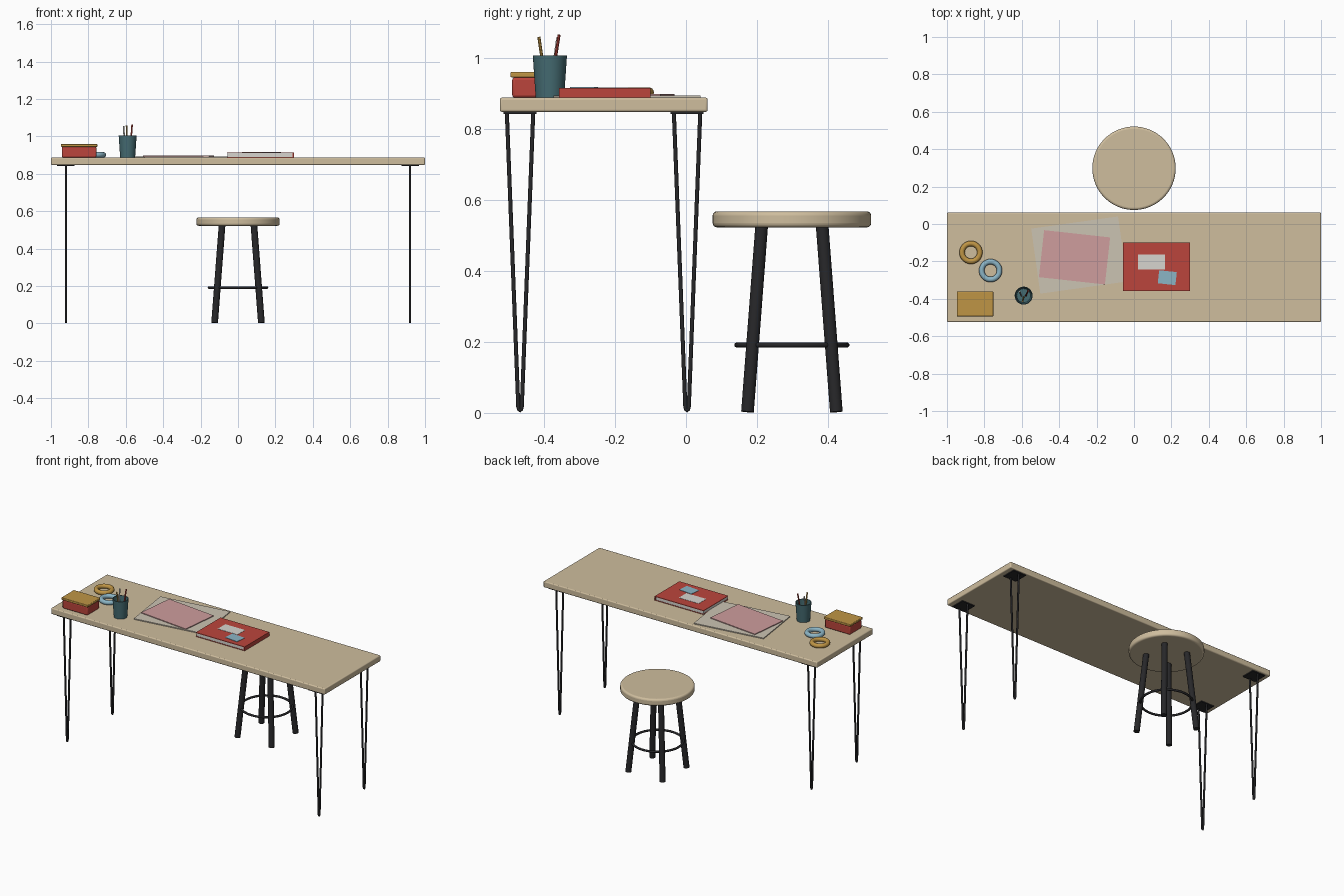
import bpy, math
from mathutils import Vector

if "Cube" in bpy.data.objects:
    bpy.data.objects.remove(bpy.data.objects["Cube"])


def material(name, rgb):
    m = bpy.data.materials.new(name)
    m.diffuse_color = (*rgb, 1)
    m.use_nodes = True
    m.node_tree.nodes["Principled BSDF"].inputs["Base Color"].default_value = m.diffuse_color
    return m


WOOD = material("wood", (0.62, 0.51, 0.34))
BLACK = material("black_metal", (0.02, 0.02, 0.022))
RED = material("red", (0.50, 0.06, 0.045))
OCHRE = material("ochre", (0.52, 0.30, 0.06))
TEAL = material("teal", (0.06, 0.15, 0.17))
BLUE = material("pale_blue", (0.26, 0.46, 0.56))
PAPER = material("paper", (0.60, 0.55, 0.45))
PINK = material("pink", (0.62, 0.34, 0.34))
WHITE = material("off_white", (0.68, 0.66, 0.62))


def finish(name, mat, bevel=0, segments=3):
    ob = bpy.context.object
    ob.name = name
    ob.data.materials.append(mat)
    if bevel:
        mod = ob.modifiers.new("bevel", "BEVEL")
        mod.width, mod.segments, mod.limit_method = bevel, segments, "ANGLE"
    bpy.ops.object.shade_smooth_by_angle(angle=math.radians(35))
    return ob


def box(name, x, y, z, mat, bevel=0, turn=0):
    """Box from (min, max) ranges, turned about its own centre."""
    bpy.ops.mesh.primitive_cube_add(size=1)
    ob = bpy.context.object
    for v in ob.data.vertices:
        v.co = [c * (r[1] - r[0]) for c, r in zip(v.co, (x, y, z))]
    ob.location = [sum(r) / 2 for r in (x, y, z)]
    ob.rotation_euler.z = math.radians(turn)
    return finish(name, mat, bevel)


def sheet(name, cx, cy, w, d, z, mat, turn=0):
    return box(name, (cx - w / 2, cx + w / 2), (cy - d / 2, cy + d / 2), z, mat, 0, turn)


def rod(name, a, b, radius, mat, sides=16):
    a, b = Vector(a), Vector(b)
    bpy.ops.mesh.primitive_cylinder_add(vertices=sides, radius=radius,
                                        depth=(b - a).length, location=(a + b) / 2)
    bpy.context.object.rotation_euler = (b - a).to_track_quat("Z", "Y").to_euler()
    return finish(name, mat)


def ring(name, loc, major, minor, mat):
    bpy.ops.mesh.primitive_torus_add(location=loc, major_radius=major, minor_radius=minor,
                                     major_segments=48, minor_segments=14)
    return finish(name, mat)


def lathe(name, loc, profile, mat, n=40):
    """Revolve (radius, height) points about z; the ends are closed to caps."""
    verts = [(r * math.cos(2 * math.pi * i / n), r * math.sin(2 * math.pi * i / n), z)
             for r, z in profile for i in range(n)]
    faces = [(k * n + i, k * n + (i + 1) % n, (k + 1) * n + (i + 1) % n, (k + 1) * n + i)
             for k in range(len(profile) - 1) for i in range(n)]
    last = (len(profile) - 1) * n
    faces += [tuple(reversed(range(n))), tuple(range(last, last + n))]
    me = bpy.data.meshes.new(name)
    me.from_pydata(verts, [], faces)
    ob = bpy.data.objects.new(name, me)
    bpy.context.collection.objects.link(ob)
    ob.location = loc
    bpy.ops.object.select_all(action="DESELECT")
    bpy.context.view_layer.objects.active = ob
    ob.select_set(True)
    return finish(name, mat)


def hairpin(name, x, y):
    """Bent rod: two arms meeting in a tight bend at the floor."""
    cu = bpy.data.curves.new(name, "CURVE")
    cu.dimensions = "3D"
    cu.bevel_depth, cu.bevel_resolution, cu.use_fill_caps = 0.006, 3, True
    sp = cu.splines.new("POLY")
    pts = [(-0.037, 0.842), (-0.005, 0.018), (-0.003, 0.010), (0, 0.007),
           (0.003, 0.010), (0.005, 0.018), (0.037, 0.842)]
    sp.points.add(len(pts) - 1)
    for p, (dy, z) in zip(sp.points, pts):
        p.co = (x, y + dy, z, 1)
    cu.materials.append(BLACK)
    bpy.context.collection.objects.link(bpy.data.objects.new(name, cu))


# Desk: top, mounting plates and hairpin legs
T = 0.887
box("desk_top", (-1, 1), (-0.524, 0.061), (0.847, T), WOOD, 0.006)
for side, x in (("left", -0.92), ("right", 0.92)):
    for end, y in (("front", -0.467), ("back", 0.003)):
        box(f"{end}_{side}_plate", (x - 0.047, x + 0.047), (y - 0.046, y + 0.046),
            (0.841, 0.848), BLACK)
        hairpin(f"{end}_{side}_leg", x, y)

# Stool: rounded seat, four splayed legs and a foot ring
SY = 0.298
bpy.ops.mesh.primitive_cylinder_add(vertices=64, radius=0.223, depth=0.045,
                                    location=(0, SY, 0.5445))
finish("stool_seat", WOOD, 0.012, 4)
for i, (sx, sy) in enumerate(((-1, -1), (1, -1), (1, 1), (-1, 1))):
    rod(f"stool_leg_{i + 1}", (sx * 0.125, SY + sy * 0.125, 0.003),
        (sx * 0.085, SY + sy * 0.085, 0.528), 0.018, BLACK, 20)
ring("stool_foot_ring", (0, SY, 0.191), 0.155, 0.007, BLACK)

# Storage box with lid
box("storage_box", (-0.942, -0.757), (-0.489, -0.366), (T, 0.945), RED, 0.008)
box("storage_box_lid", (-0.947, -0.752), (-0.494, -0.361), (0.944, 0.959), OCHRE, 0.004)

# Tape rolls
ring("ochre_tape_roll", (-0.872, -0.152, T + 0.0145), 0.0475, 0.0145, OCHRE)
ring("blue_tape_roll", (-0.767, -0.249, T + 0.0145), 0.0475, 0.0145, BLUE)

# Pencil cup with pencils
CX, CY = -0.59, -0.383
lathe("pencil_cup", (CX, CY, T), [(0.040, 0), (0.048, 0.118), (0.044, 0.118), (0.037, 0.008)], TEAL)
for name, base, tip, mat in (
        ("ochre_pencil", (0.0, -0.008, 0.9), (-0.006, -0.031, 1.058), OCHRE),
        ("red_pencil", (0.012, 0.0, 0.9), (0.024, 0.026, 1.064), RED),
        ("white_pencil", (-0.012, 0.0, 0.9), (-0.022, 0.022, 1.056), WHITE)):
    rod(name, (CX + base[0], CY + base[1], base[2]), (CX + tip[0], CY + tip[1], tip[2]),
        0.0045, mat, 8)

# Loose sheets
sheet("tan_sheet", -0.293, -0.166, 0.469, 0.351, (T, 0.893), PAPER, 8)
sheet("pink_sheet", -0.318, -0.178, 0.355, 0.253, (0.893, 0.898), PINK, -6.3)

# Notebook: covers, spine, pages and two stickers
NX, NY = (-0.058, 0.297), (-0.358, -0.1)
box("notebook_back_cover", NX, NY, (T, 0.891), RED)
box("notebook_pages", (-0.055, 0.294), (-0.356, -0.102), (0.891, 0.910), WHITE)
box("notebook_front_cover", NX, NY, (0.910, 0.914), RED)
box("notebook_spine", (0.292, 0.299), NY, (T, 0.914), RED)
sheet("white_sticker", 0.094, -0.203, 0.145, 0.08, (0.914, 0.9155), WHITE)
sheet("blue_sticker", 0.178, -0.287, 0.095, 0.07, (0.914, 0.9165), BLUE, -6)
